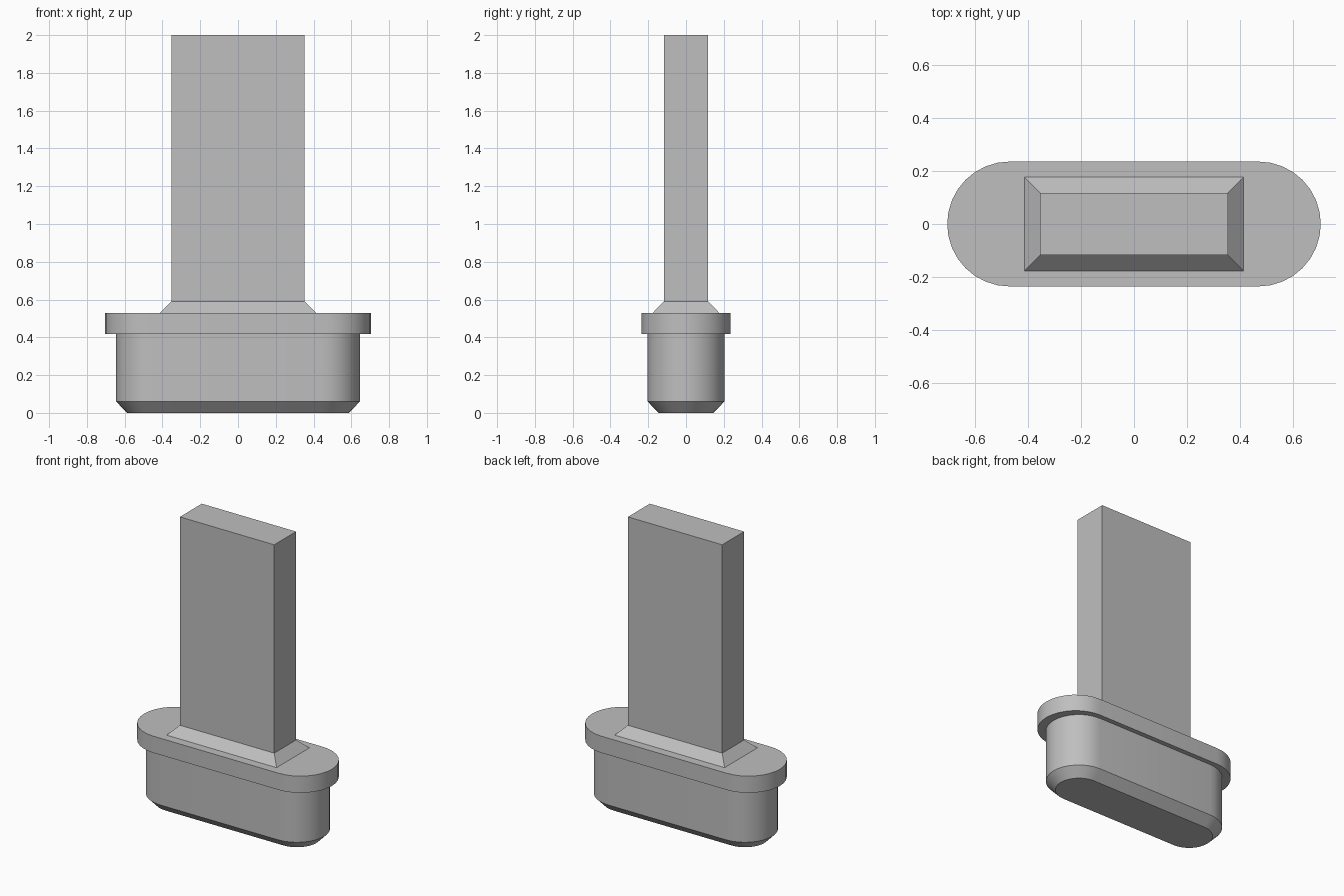
import bpy, bmesh
from math import cos, sin, pi, radians

cube = bpy.data.objects.get("Cube")
if cube:
    bpy.data.objects.remove(cube, do_unlink=True)

grey = bpy.data.materials.new("plain_grey")
grey.use_nodes = True
colour = (0.52, 0.52, 0.52, 1)
grey.diffuse_color = colour
grey.node_tree.nodes["Principled BSDF"].inputs["Base Color"].default_value = colour


def rectangle(half_x, half_y):
    return [(half_x, -half_y), (half_x, half_y), (-half_x, half_y), (-half_x, -half_y)]


def slot(half_x, radius, steps=16):
    """Outline with straight long sides and half-round ends."""
    points = []
    for side in (1, -1):
        for i in range(steps + 1):
            a = -pi / 2 + pi * i / steps
            points.append((side * (half_x - radius + radius * cos(a)),
                           side * radius * sin(a)))
    return points


def loft(name, sections):
    """Closed solid through (height, outline) sections, bottom to top."""
    bm = bmesh.new()
    rings = [[bm.verts.new((x, y, z)) for x, y in outline] for z, outline in sections]
    for low, high in zip(rings, rings[1:]):
        n = len(low)
        for i in range(n):
            j = (i + 1) % n
            bm.faces.new((low[i], low[j], high[j], high[i]))
    bm.faces.new(rings[0][::-1])
    bm.faces.new(rings[-1])
    mesh = bpy.data.meshes.new(name)
    bm.to_mesh(mesh)
    bm.free()
    mesh.materials.append(grey)
    obj = bpy.data.objects.new(name, mesh)
    bpy.context.collection.objects.link(obj)
    bpy.ops.object.select_all(action='DESELECT')
    obj.select_set(True)
    bpy.context.view_layer.objects.active = obj
    bpy.ops.object.shade_smooth_by_angle(angle=radians(30))


# Rounded plug with a chamfered bottom edge
loft("plug_body", [(0, slot(0.587, 0.145)), (0.06, slot(0.645, 0.203)),
                   (0.42, slot(0.645, 0.203))])

# Wider collar on top of the plug
loft("collar", [(0.417, slot(0.703, 0.235)), (0.53, slot(0.703, 0.235))])

# Upright blade with a sloped skirt at its foot
loft("blade", [(0.53, rectangle(0.412, 0.176)), (0.59, rectangle(0.353, 0.117)),
               (2, rectangle(0.353, 0.117))])
